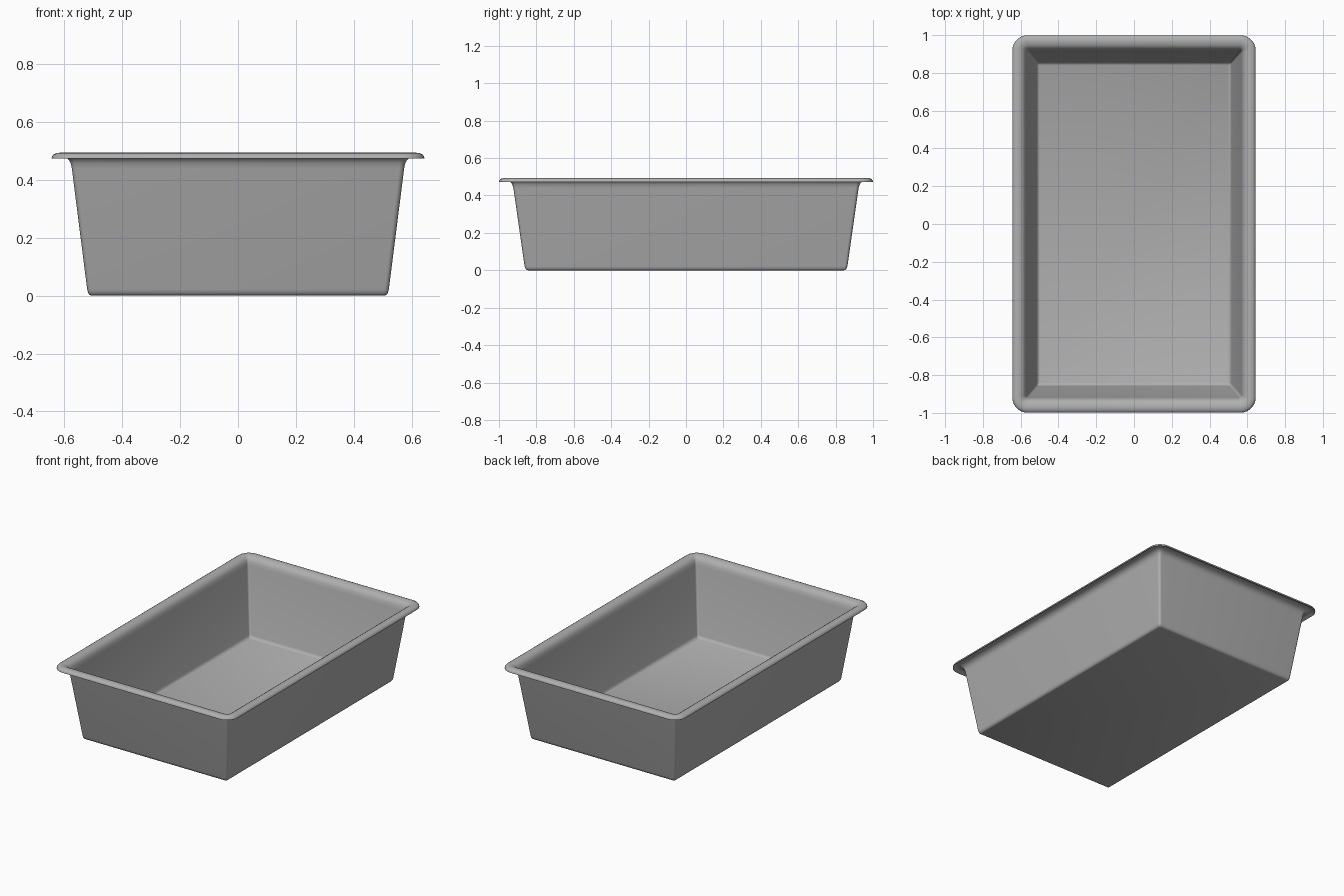
import bpy, bmesh, math

SEG = 8  # segments per rounded corner


def ring(bm, hx, hy, r, z):
    """Rounded rectangle loop of vertices."""
    verts = []
    for i, (sx, sy) in enumerate(((1, 1), (-1, 1), (-1, -1), (1, -1))):
        for k in range(SEG + 1):
            a = math.pi / 2 * (i + k / SEG)
            verts.append(bm.verts.new((sx * (hx - r) + r * math.cos(a),
                                       sy * (hy - r) + r * math.sin(a), z)))
    return verts


# Cross-section: half width, half length, corner radius, height
profile = [
    # outside: base, rounded foot, wall, flare under the rim
    (0.505, 0.845, 0.006, 0.0), (0.513, 0.853, 0.010, 0.003),
    (0.518, 0.859, 0.013, 0.010), (0.521, 0.863, 0.015, 0.022),
    (0.574, 0.923, 0.018, 0.440), (0.578, 0.928, 0.020, 0.458),
    (0.585, 0.936, 0.026, 0.470), (0.597, 0.949, 0.036, 0.478),
    (0.615, 0.968, 0.052, 0.483), (0.630, 0.984, 0.066, 0.480),
    # rolled lip
    (0.638, 0.993, 0.074, 0.473), (0.644, 0.999, 0.080, 0.473),
    (0.643, 0.999, 0.080, 0.480), (0.638, 0.993, 0.074, 0.487),
    (0.628, 0.983, 0.064, 0.492), (0.613, 0.967, 0.050, 0.494),
    # inside: flare, wall, rounded floor edge
    (0.595, 0.947, 0.034, 0.489), (0.582, 0.933, 0.023, 0.480),
    (0.574, 0.924, 0.017, 0.465), (0.569, 0.918, 0.014, 0.442),
    (0.516, 0.857, 0.010, 0.026), (0.511, 0.852, 0.007, 0.014),
    (0.502, 0.842, 0.005, 0.008),
]

# Baking pan: lofted shell with closed base and floor
bm = bmesh.new()
rings = [ring(bm, *p) for p in profile]
for a, b in zip(rings, rings[1:]):
    n = len(a)
    for i in range(n):
        j = (i + 1) % n
        bm.faces.new((a[i], a[j], b[j], b[i]))
bm.faces.new(rings[0][::-1])
bm.faces.new(rings[-1])
bmesh.ops.recalc_face_normals(bm, faces=bm.faces)

mesh = bpy.data.meshes.new("pan")
bm.to_mesh(mesh)
bm.free()
pan = bpy.data.objects.new("pan", mesh)
bpy.context.collection.objects.link(pan)
bpy.context.view_layer.objects.active = pan
pan.select_set(True)
bpy.ops.object.shade_smooth_by_angle(angle=math.radians(50))

# Dark grey metal
metal = bpy.data.materials.new("dark_metal")
metal.diffuse_color = (0.43, 0.43, 0.43, 1)
mesh.materials.append(metal)
